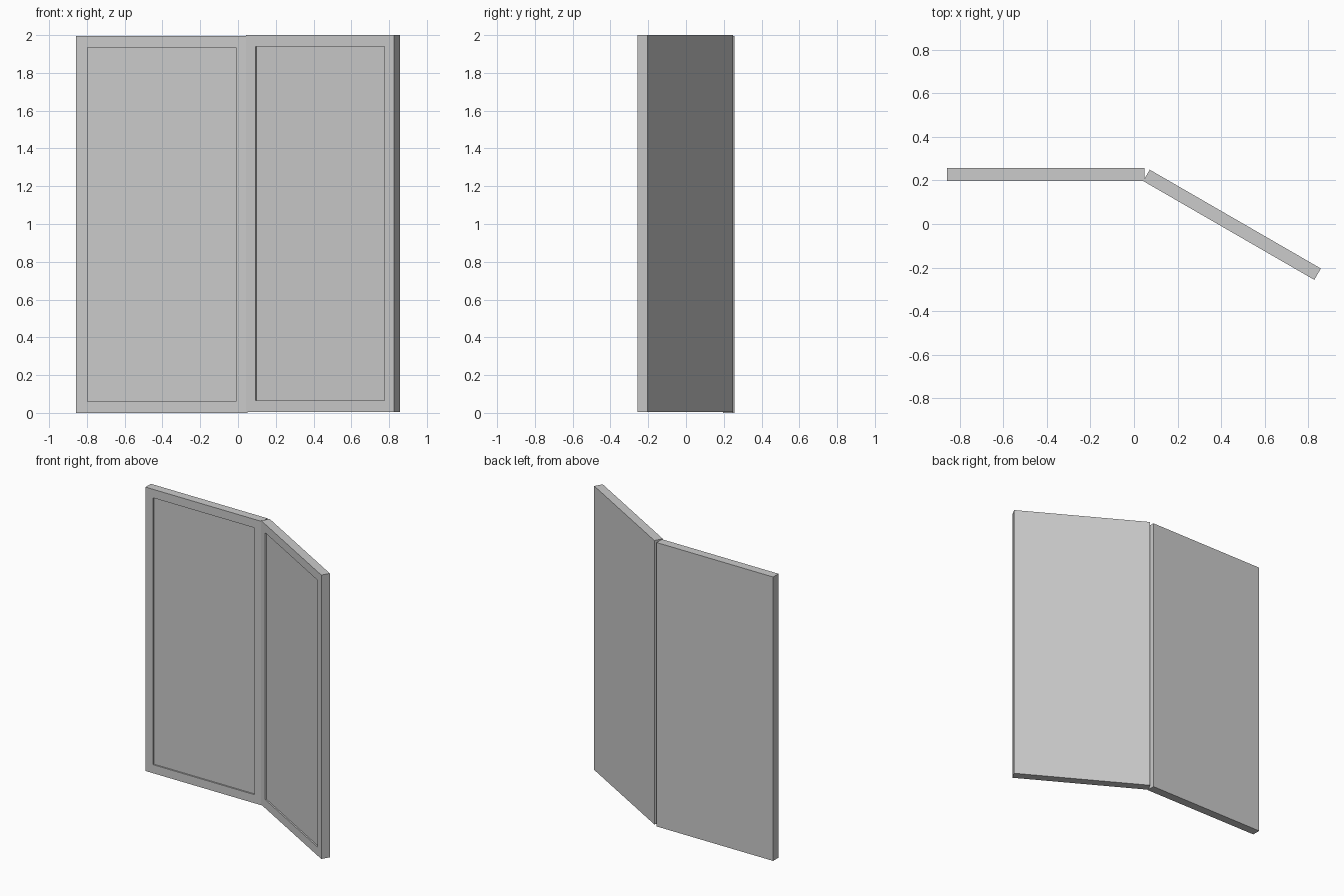
import bpy, bmesh, math
from mathutils import Matrix

if "Cube" in bpy.data.objects:
    bpy.data.objects.remove(bpy.data.objects["Cube"])

LENGTH, THICK, HEIGHT = 0.906, 0.06, 1.995
BORDER, RECESS = 0.06, 0.01


def door_panel(name, location, angle):
    """Flat leaf with a shallow recess on its front (-y); origin at its front bottom left corner."""
    bm = bmesh.new()
    bmesh.ops.create_cube(bm, size=1)
    bmesh.ops.translate(bm, verts=bm.verts, vec=(0.5, 0.5, 0.5))
    bmesh.ops.transform(bm, verts=bm.verts,
                        matrix=Matrix.Diagonal((LENGTH, THICK, HEIGHT, 1)))
    bm.normal_update()
    front = min(bm.faces, key=lambda f: f.calc_center_median().y)
    # border, then straight-sided recess
    bmesh.ops.inset_region(bm, faces=[front], thickness=BORDER, use_even_offset=True)
    ext = bmesh.ops.extrude_discrete_faces(bm, faces=[front])
    inner = ext["faces"][0]
    bmesh.ops.translate(bm, verts=inner.verts, vec=(0, RECESS, 0))
    bmesh.ops.recalc_face_normals(bm, faces=bm.faces)
    mesh = bpy.data.meshes.new(name)
    bm.to_mesh(mesh)
    bm.free()
    obj = bpy.data.objects.new(name, mesh)
    obj.location = location
    obj.rotation_euler.z = math.radians(angle)
    bpy.context.collection.objects.link(obj)
    return obj


# straight leaf and the leaf folded forward at the hinge
door_panel("left_panel", (-0.857, 0.197, 0.0), 0)
door_panel("right_panel", (0.042, 0.197, 0.005), -30)
